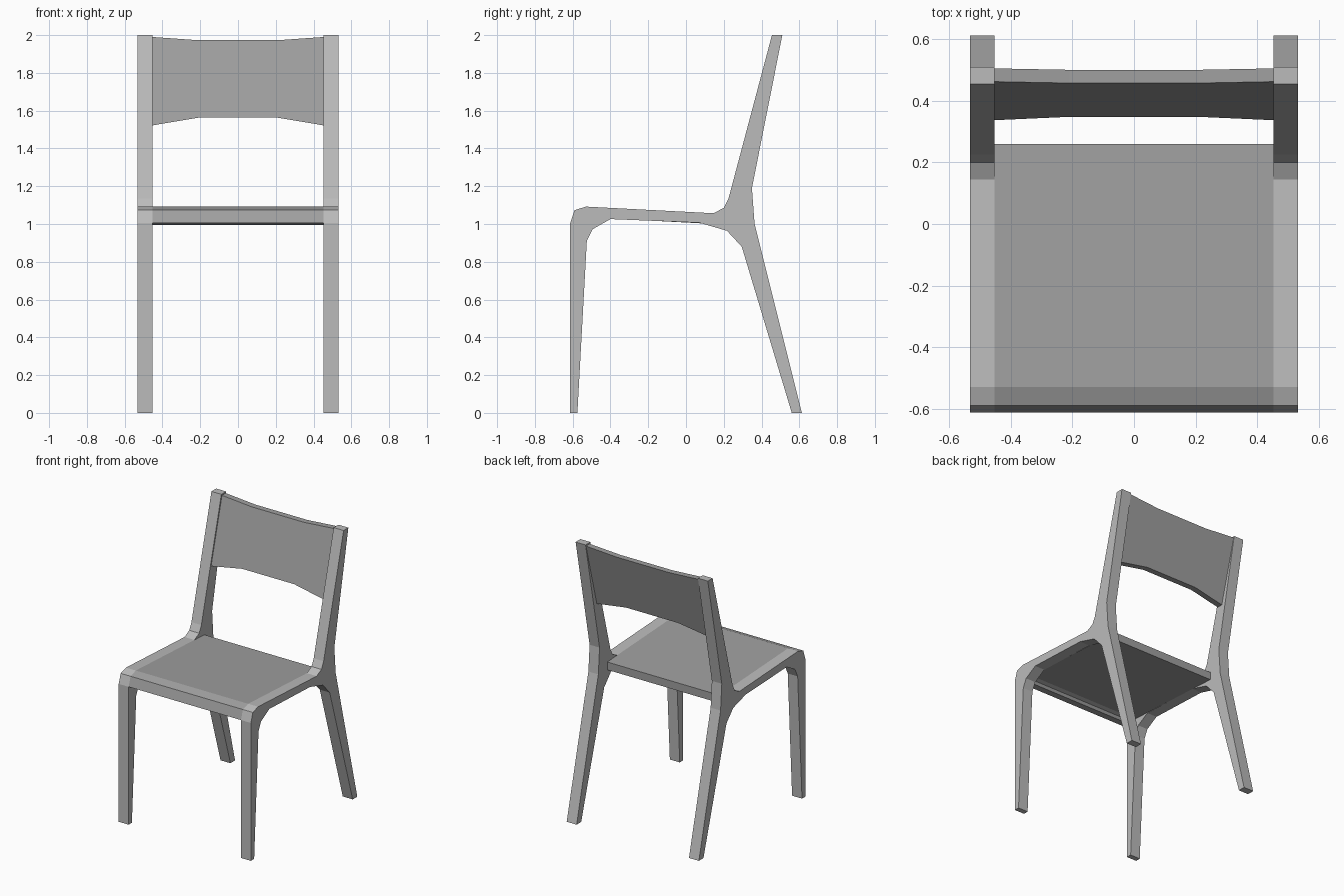
import bpy, bmesh

if "Cube" in bpy.data.objects:
    bpy.data.objects.remove(bpy.data.objects["Cube"])


def grey(name, value):
    mat = bpy.data.materials.new(name)
    mat.diffuse_color = (value, value, value, 1)
    mat.use_nodes = True
    mat.node_tree.nodes["Principled BSDF"].inputs["Base Color"].default_value = mat.diffuse_color
    return mat


FRAME_GREY = grey("frame_grey", 0.50)
PANEL_GREY = grey("panel_grey", 0.35)


def extrude_profile(name, points, x0, x1, mat):
    """Extrude a closed (y, z) outline along x."""
    bm = bmesh.new()
    face = bm.faces.new([bm.verts.new((x0, y, z)) for y, z in points])
    ext = bmesh.ops.extrude_face_region(bm, geom=[face])
    verts = [g for g in ext["geom"] if isinstance(g, bmesh.types.BMVert)]
    bmesh.ops.translate(bm, verts=verts, vec=(x1 - x0, 0, 0))
    return finish(name, bm, mat)


def finish(name, bm, mat):
    bmesh.ops.recalc_face_normals(bm, faces=bm.faces)
    mesh = bpy.data.meshes.new(name)
    bm.to_mesh(mesh)
    bm.free()
    mesh.materials.append(mat)
    obj = bpy.data.objects.new(name, mesh)
    bpy.context.collection.objects.link(obj)
    return obj


# Side frames: front leg, seat rail, back leg and back post in one outline
frame = [
    (-0.613, 0), (-0.575, 0), (-0.525, 0.91), (-0.495, 0.972), (-0.40, 1.026),
    (0.07, 1.007), (0.217, 0.964), (0.295, 0.88), (0.56, 0), (0.613, 0),
    (0.363, 1.00), (0.349, 1.19), (0.51, 2.0), (0.455, 2.0),
    (0.225, 1.135), (0.20, 1.085), (0.145, 1.057),
    (-0.53, 1.092), (-0.59, 1.073), (-0.613, 1.005),
]
for name, x0, x1 in (("left_frame", -0.533, -0.453), ("right_frame", 0.453, 0.533)):
    extrude_profile(name, frame, x0, x1, FRAME_GREY)

# Seat panel with a rolled front lip
seat = [
    (-0.613, 1.005), (-0.59, 1.073), (-0.53, 1.092), (0.26, 1.051),
    (0.26, 0.994), (-0.53, 1.036), (-0.555, 1.025), (-0.565, 1.005),
]
extrude_profile("seat", seat, -0.453, 0.453, PANEL_GREY)


# Backrest: tilted slab, deeper at the posts than in the middle
def front_y(z):
    return 0.235 + (z - 1.14) * 0.2674


bm = bmesh.new()
rings = []
for x, low, high in ((-0.453, 1.522, 1.99), (-0.21, 1.563, 1.973),
                     (0.21, 1.563, 1.973), (0.453, 1.522, 1.99)):
    rings.append([bm.verts.new((x, front_y(z) + d, z)) for d, z in (
        (0, low), (0.043, low), (0.043, high), (0, high))])
for a, b in zip(rings, rings[1:]):
    for i in range(4):
        j = (i + 1) % 4
        bm.faces.new((a[i], a[j], b[j], b[i]))
bm.faces.new(rings[0])
bm.faces.new(rings[-1])
finish("backrest", bm, PANEL_GREY)
